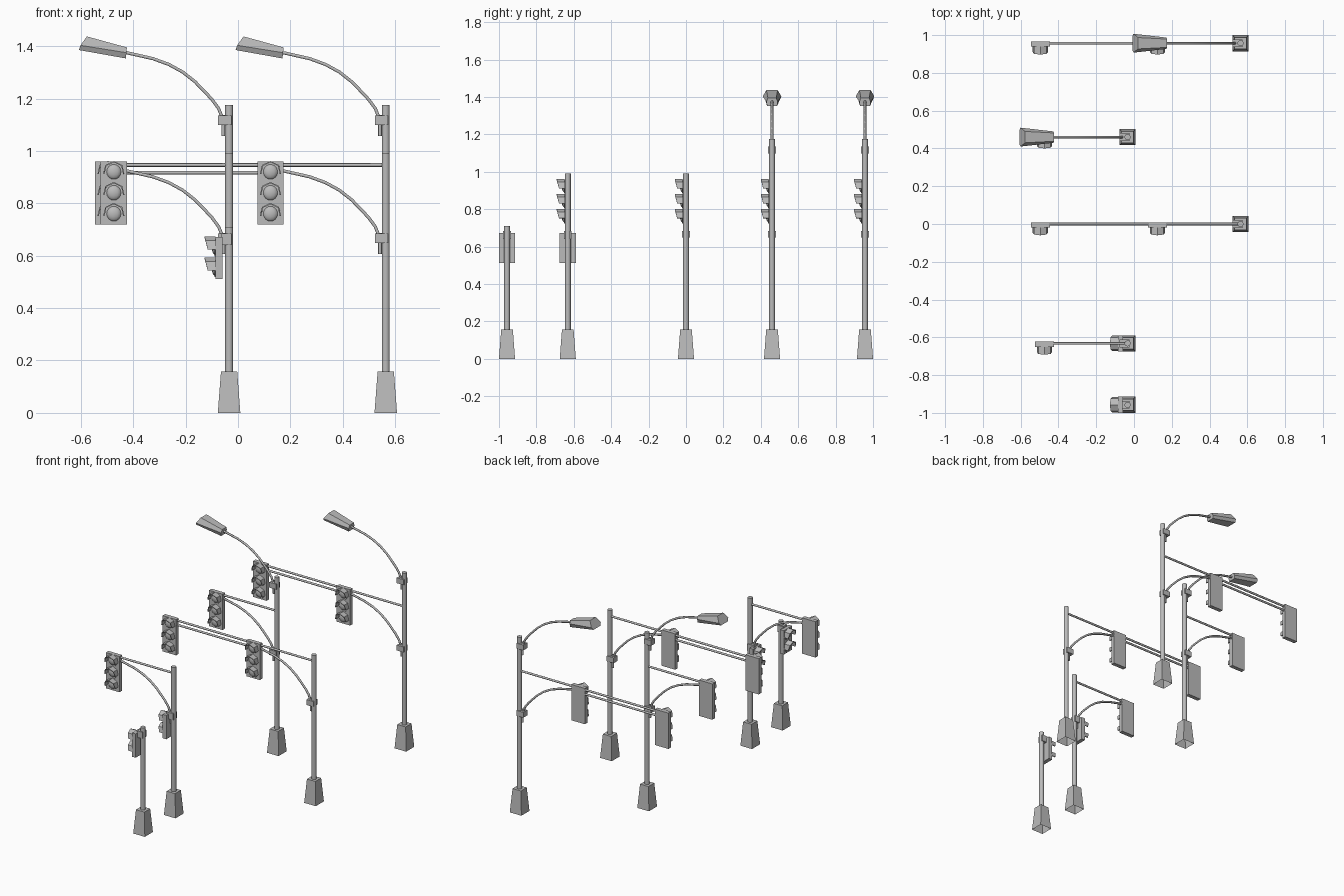
import bpy, bmesh, math
from mathutils import Matrix, Vector

if "Cube" in bpy.data.objects:
    bpy.data.objects.remove(bpy.data.objects["Cube"], do_unlink=True)

GREY = (0.5, 0.5, 0.5, 1)
mat = bpy.data.materials.new("grey metal")
mat.use_nodes = True
mat.diffuse_color = GREY
mat.node_tree.nodes["Principled BSDF"].inputs["Base Color"].default_value = GREY


def finish(bm, name, matrix, smooth=False):
    """Turn a bmesh into a placed object."""
    bmesh.ops.recalc_face_normals(bm, faces=bm.faces)
    me = bpy.data.meshes.new(name)
    bm.to_mesh(me)
    bm.free()
    me.materials.append(mat)
    ob = bpy.data.objects.new(name, me)
    ob.matrix_world = matrix
    bpy.context.collection.objects.link(ob)
    if smooth:
        bpy.ops.object.select_all(action='DESELECT')
        ob.select_set(True)
        bpy.context.view_layer.objects.active = ob
        bpy.ops.object.shade_smooth_by_angle(angle=math.radians(50))
    return ob


def box(name, lo, hi, matrix):
    bm = bmesh.new()
    bmesh.ops.create_cube(bm, size=1)
    lo, hi = Vector(lo), Vector(hi)
    for v in bm.verts:
        v.co = (lo + hi) / 2 + v.co * (hi - lo)
    return finish(bm, name, matrix)


def rod(name, a, b, r, matrix, sides=10):
    a, b = Vector(a), Vector(b)
    bm = bmesh.new()
    bmesh.ops.create_cone(bm, cap_ends=True, segments=sides, radius1=r,
                          radius2=r, depth=(b - a).length)
    turn = (b - a).to_track_quat('Z', 'Y').to_matrix().to_4x4()
    bm.transform(Matrix.Translation((a + b) / 2) @ turn)
    return finish(bm, name, matrix, True)


def pedestal(matrix):
    # tapered square foot, open underneath
    bm = bmesh.new()
    bmesh.ops.create_cone(bm, cap_ends=True, segments=4, radius1=0.043 * math.sqrt(2),
                          radius2=0.031 * math.sqrt(2), depth=0.158)
    bm.transform(Matrix.Translation((0, 0, 0.079)) @ Matrix.Rotation(math.pi / 4, 4, 'Z'))
    bottom = [f for f in bm.faces if f.calc_center_median().z < 0.001]
    bmesh.ops.delete(bm, geom=bottom, context='FACES_ONLY')
    finish(bm, "pedestal", matrix)


def visor(matrix):
    # upper five corners of a seven-sided hood with a slanted mouth
    r, rows = 0.039, []
    bm = bmesh.new()
    for i in range(-2, 3):
        a = math.pi / 2 + i * math.tau / 7
        x, z = r * math.cos(a), r * math.sin(a)
        reach = 0.029 + 0.013 * (z + 0.009) / 0.048
        rows.append((bm.verts.new((x, 0, z)), bm.verts.new((x, -reach, z))))
    for (a, b), (c, d) in zip(rows, rows[1:]):
        bm.faces.new((a, b, d, c))
    ob = finish(bm, "signal_visor", matrix)
    mod = ob.modifiers.new("wall", 'SOLIDIFY')
    mod.thickness = 0.005
    mod.offset = 0


def signal_head(matrix, lamps, half_width):
    # housing with a row of lenses, facing -y in its own frame
    h = lamps * 0.08 / 2
    box("signal_housing", (-half_width, -0.018, -h), (half_width, 0.009, h), matrix)
    for i in range(lamps):
        z = (i - (lamps - 1) / 2) * 0.08
        place = matrix @ Matrix.Translation((0, -0.018, z))
        # seven-sided ring
        bm = bmesh.new()
        bmesh.ops.create_cone(bm, cap_ends=True, segments=7, radius1=0.038,
                              radius2=0.038, depth=0.006)
        bm.transform(Matrix.Rotation(math.pi / 2, 4, 'X'))
        top = max(bm.verts, key=lambda v: v.co.z).co
        bm.transform(Matrix.Rotation(math.atan2(top.x, top.z), 4, 'Y').inverted())
        finish(bm, "lens_ring", place)
        # domed lens
        bm = bmesh.new()
        bmesh.ops.create_uvsphere(bm, u_segments=12, v_segments=8, radius=0.029)
        bm.transform(Matrix.Diagonal((1, 0.5, 1, 1)))
        finish(bm, "signal_lens", place, True)
        visor(place)


def curved_arm(matrix, base_z):
    # clamp, sleeve and bowed tube
    up = Matrix.Translation((0, 0, base_z))
    at = matrix @ up
    box("arm_clamp", (-0.042, -0.021, -0.018), (0.0095, 0.021, 0.018), at)
    rod("arm_sleeve", (-0.022, 0, -0.06), (-0.022, 0, 0.02), 0.007, at, 8)
    path = [(-0.022, 0), (-0.04, 0.045), (-0.066, 0.08), (-0.093, 0.109), (-0.13, 0.147),
            (-0.177, 0.184), (-0.23, 0.213), (-0.29, 0.235), (-0.405, 0.261)]
    cu = bpy.data.curves.new("curved_arm", 'CURVE')
    cu.dimensions = '3D'
    cu.bevel_depth = 0.007
    cu.bevel_resolution = 1
    cu.use_fill_caps = True
    sp = cu.splines.new('POLY')
    sp.points.add(len(path) - 1)
    for p, (x, z) in zip(sp.points, path):
        p.co = (x, 0, z, 1)
    cu.materials.append(mat)
    ob = bpy.data.objects.new("curved_arm", cu)
    ob.matrix_world = at
    bpy.context.collection.objects.link(ob)


def street_lamp(matrix):
    # faceted lantern: small inner end lofted to a wide slanted outer end
    small = [(-0.394, 0.027, 1.353), (-0.392, 0.03, 1.375), (-0.39, 0.022, 1.395)]
    wide = [(-0.573, 0.036, 1.385), (-0.567, 0.05, 1.403), (-0.543, 0.03, 1.437)]
    bm = bmesh.new()
    ends = []
    for half in (small, wide):
        ring = half + [(x, -y, z) for x, y, z in reversed(half)]
        ends.append([bm.verts.new(p) for p in ring])
        bm.faces.new(ends[-1])
    for i in range(6):
        j = (i + 1) % 6
        bm.faces.new((ends[0][i], ends[0][j], ends[1][j], ends[1][i]))
    finish(bm, "lamp_lantern", matrix)


def post(x, y, height, heads=0, walk=False, lamp=False):
    m = Matrix.Translation((x, y, 0))
    pedestal(m)
    rod("post", (0, 0, 0.15), (0, 0, height), 0.016, m)
    if heads:
        # beam, bowed brace and hanging signals
        curved_arm(m, 0.666)
        far = -0.44 - 0.62 * (heads - 1)
        rod("signal_beam", (0, 0, 0.946), (far, 0, 0.946), 0.007, m, 8)
        if heads > 1:
            rod("lower_beam", (-0.44, 0, 0.917), (far, 0, 0.917), 0.007, m, 8)
        for i in range(heads):
            signal_head(m @ Matrix.Translation((-0.44 - 0.62 * i, 0, 0.84)), 3, 0.05)
    if walk:
        # two-lens crossing signal turned to the side
        box("crossing_bracket", (-0.03, -0.021, 0.64), (0.0095, 0.021, 0.684), m)
        turn = Matrix.Translation((-0.034, 0, 0.592)) @ Matrix.Rotation(-math.pi / 2, 4, 'Z')
        signal_head(m @ turn, 2, 0.043)
    if lamp:
        curved_arm(m, 1.117)
        street_lamp(m)


NEAR, FAR = -0.034, 0.564
post(NEAR, -0.957, 0.71, walk=True)
post(NEAR, -0.632, 0.99, heads=1, walk=True)
post(FAR, 0, 0.99, heads=2)
post(NEAR, 0.46, 1.175, heads=1, lamp=True)
post(FAR, 0.957, 1.175, heads=2, lamp=True)
